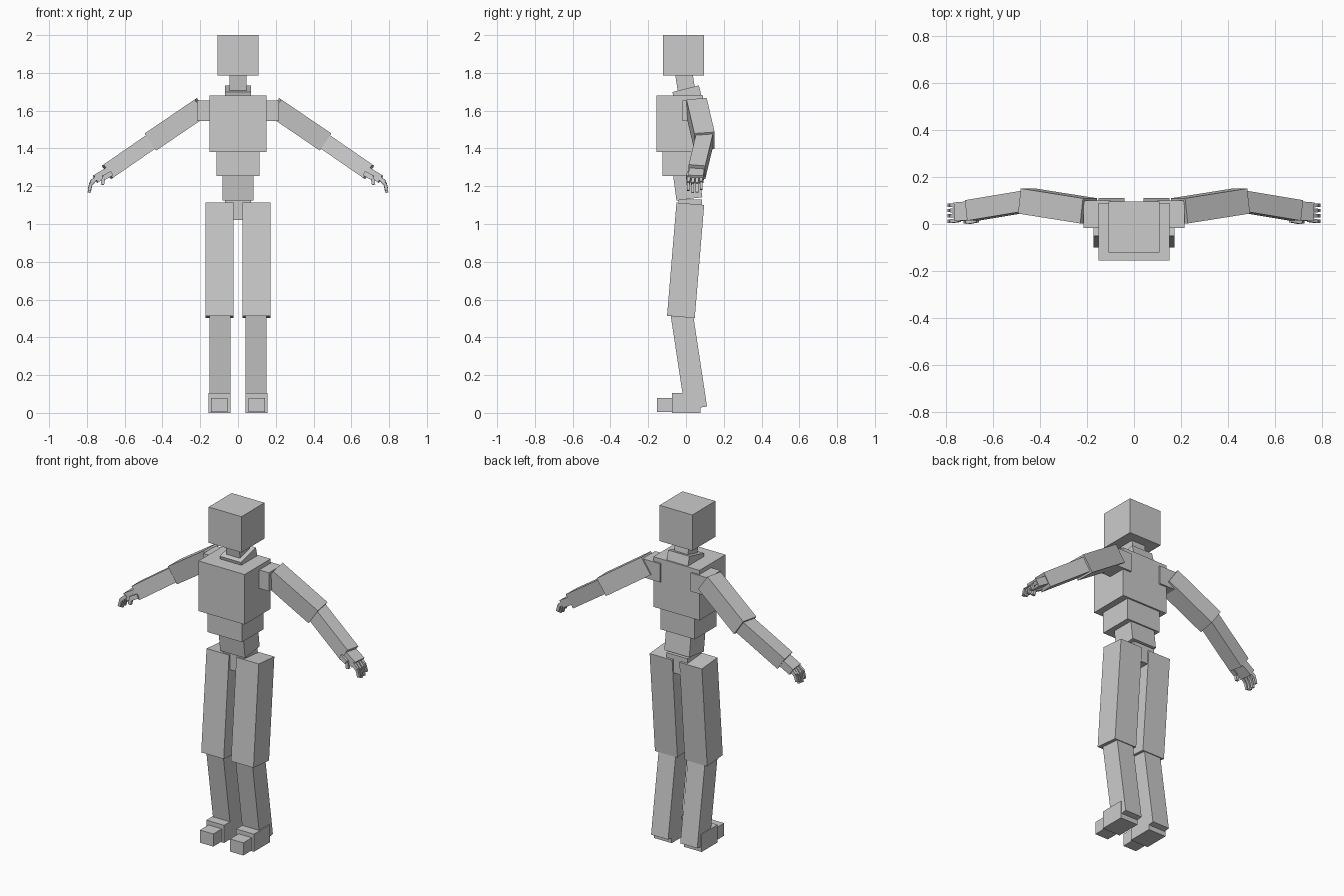
import bpy, bmesh
from mathutils import Vector, Matrix

if "Cube" in bpy.data.objects:
    bpy.data.objects.remove(bpy.data.objects["Cube"])

grey = bpy.data.materials.new("light_grey")
grey.diffuse_color = (0.6, 0.6, 0.6, 1)
grey.use_nodes = True
grey.node_tree.nodes["Principled BSDF"].inputs["Base Color"].default_value = grey.diffuse_color

X, Y = Vector((1, 0, 0)), Vector((0, 1, 0))


def make(name, matrix):
    """Unit cube placed by a matrix."""
    bm = bmesh.new()
    bmesh.ops.create_cube(bm, size=1, matrix=matrix)
    mesh = bpy.data.meshes.new(name)
    bm.to_mesh(mesh)
    bm.free()
    mesh.materials.append(grey)
    obj = bpy.data.objects.new(name, mesh)
    bpy.context.collection.objects.link(obj)
    return obj


def box(name, x, y, z):
    """Upright box from ranges."""
    lo, hi = Vector((x[0], y[0], z[0])), Vector((x[1], y[1], z[1]))
    return make(name, Matrix.Translation((lo + hi) / 2) @ Matrix.Diagonal((*(hi - lo), 1)))


def beam(name, a, b, wide, deep, ref):
    """Box running from a to b; 'wide' is measured along the ref axis."""
    a, b = Vector(a), Vector(b)
    d = (b - a).normalized()
    u = (ref - d * ref.dot(d)).normalized()
    rot = Matrix((u, d.cross(u), d)).transposed().to_4x4()
    size = Matrix.Diagonal((wide, deep, (b - a).length, 1))
    return make(name, Matrix.Translation((a + b) / 2) @ rot @ size)


# Head and torso
box("head", (-.108, .108), (-.122, .095), (1.787, 2))
beam("neck", (0, .005, 1.69), (0, -.012, 1.80), .09, .092, X)
beam("neck_base", (0, .017, 1.64), (0, -.002, 1.716), .14, .145, X)
box("chest", (-.152, .152), (-.155, .09), (1.382, 1.68))
box("abdomen", (-.113, .113), (-.124, .08), (1.255, 1.382))
beam("waist", (0, .018, 1.133), (0, -.004, 1.30), .164, .138, X)
box("pelvis", (-.07, .07), (-.04, .085), (1.022, 1.13))

for side, s in (("left", 1), ("right", -1)):
    def limb(part, a, b, wide, deep, ref):
        return beam(f"{side}_{part}", (s * a[0], *a[1:]), (s * b[0], *b[1:]), wide, deep, ref)

    def block(part, x, y, z):
        return box(f"{side}_{part}", sorted((s * x[0], s * x[1])), y, z)

    # Leg
    limb("thigh", (.098, .023, 1.107), (.098, -.027, .508), .148, .147, X)
    limb("shin", (.096, -.025, .54), (.096, .053, .025), .112, .118, X)
    block("foot", (.04, .157), (-.074, .077), (0, .105))
    block("toes", (.055, .143), (-.154, -.074), (.005, .08))

    # Arm
    block("collar", (.10, .216), (-.018, .1), (1.545, 1.655))
    limb("upper_arm", (.193, .056, 1.618), (.458, .098, 1.438), .108, .109, Y)
    limb("forearm", (.44, .1, 1.45), (.692, .058, 1.276), .088, .086, Y)
    limb("palm", (.68, .058, 1.283), (.755, .052, 1.238), .08, .045, Y)

    # Fingers, each bent once
    for i, (y, drop) in enumerate(((.012, .012), (.035, 0), (.058, .003), (.08, .018))):
        knuckle = (.778, y, 1.212 + drop / 2)
        limb(f"finger_{i + 1}_base", (.745, y * .9 + .006, 1.248), knuckle, .016, .02, Y)
        limb(f"finger_{i + 1}_tip", knuckle, (.788, y, 1.165 + drop), .014, .016, Y)

    # Thumb
    limb("thumb_base", (.668, .02, 1.268), (.712, .012, 1.245), .026, .026, Y)
    limb("thumb_tip", (.71, .012, 1.25), (.718, .01, 1.208), .016, .018, Y)
